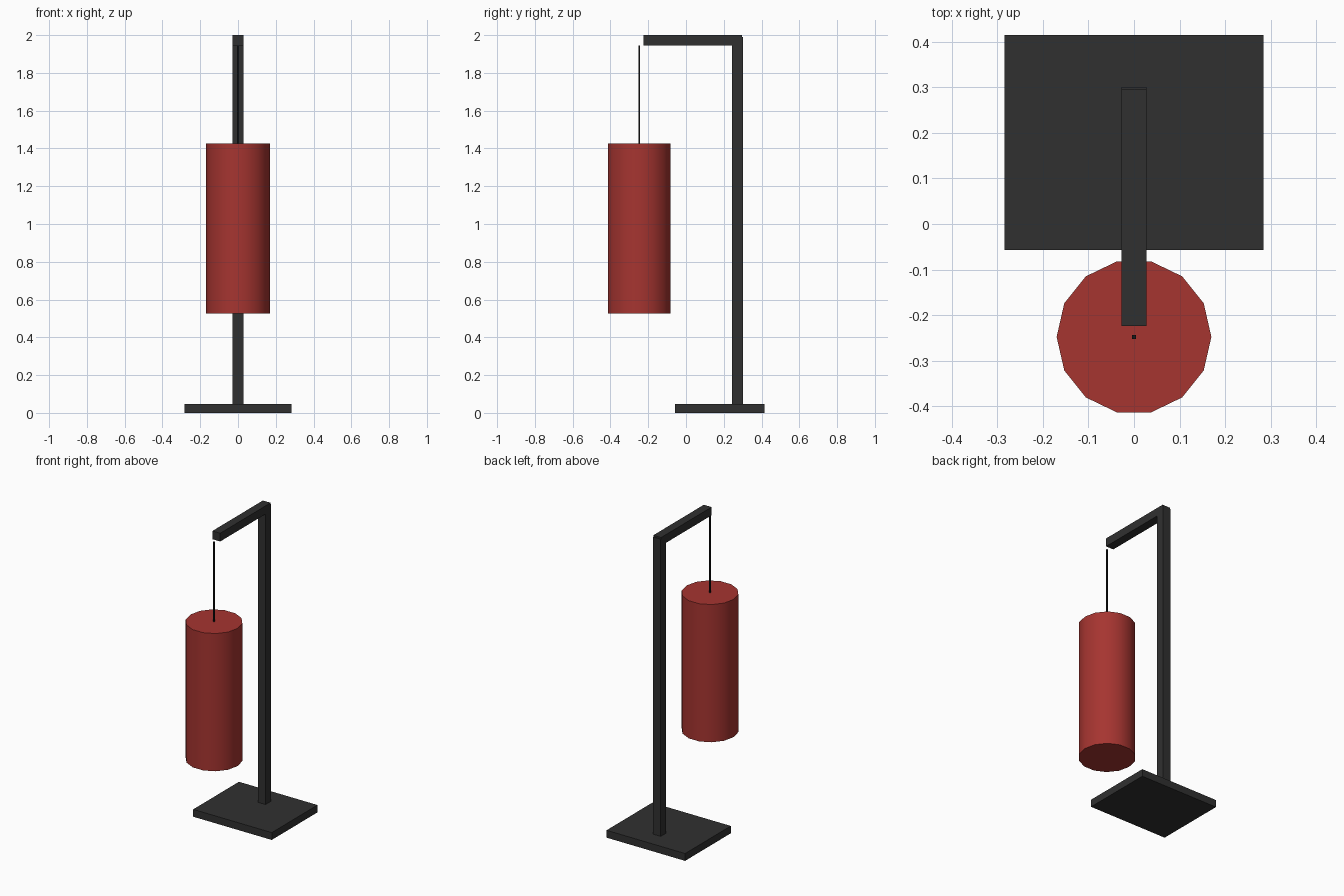
import bpy
from math import pi, radians

if "Cube" in bpy.data.objects:
    bpy.data.objects.remove(bpy.data.objects["Cube"])


def material(name, rgb):
    m = bpy.data.materials.new(name)
    m.diffuse_color = (*rgb, 1.0)
    m.use_nodes = True
    m.node_tree.nodes["Principled BSDF"].inputs["Base Color"].default_value = m.diffuse_color
    return m


dark = material("dark_metal", (0.03, 0.03, 0.03))
black = material("black_cord", (0.008, 0.008, 0.008))
red = material("red_leather", (0.38, 0.035, 0.03))


def box(name, x, y, z, mat):
    """Box from (min, max) ranges on each axis."""
    ranges = (x, y, z)
    bpy.ops.mesh.primitive_cube_add(size=1, location=[(a + b) / 2 for a, b in ranges])
    ob = bpy.context.object
    ob.name = name
    ob.scale = [b - a for a, b in ranges]
    bpy.ops.object.transform_apply(location=False, rotation=False, scale=True)
    ob.data.materials.append(mat)
    return ob


# Stand: floor plate, upright post and overhanging arm
box("base_plate", (-0.284, 0.284), (-0.057, 0.415), (0, 0.048), dark)
box("upright_post", (-0.028, 0.028), (0.244, 0.301), (0.046, 1.99), dark)
box("top_arm", (-0.028, 0.028), (-0.224, 0.297), (1.946, 2.0), dark)

# Hanging cord
BAG_Y = -0.248
box("hanging_cord", (-0.0045, 0.0045), (BAG_Y - 0.0045, BAG_Y + 0.0045), (1.42, 1.946), black)

# Punching bag: 14-sided cylinder, corner on the x axis, smooth side
bpy.ops.mesh.primitive_cylinder_add(vertices=14, radius=0.17, depth=0.9,
                                    location=(0, BAG_Y, 0.975), rotation=(0, 0, pi / 2))
bag = bpy.context.object
bag.name = "punching_bag"
bag.data.materials.append(red)
bpy.ops.object.shade_smooth_by_angle(angle=radians(30))
